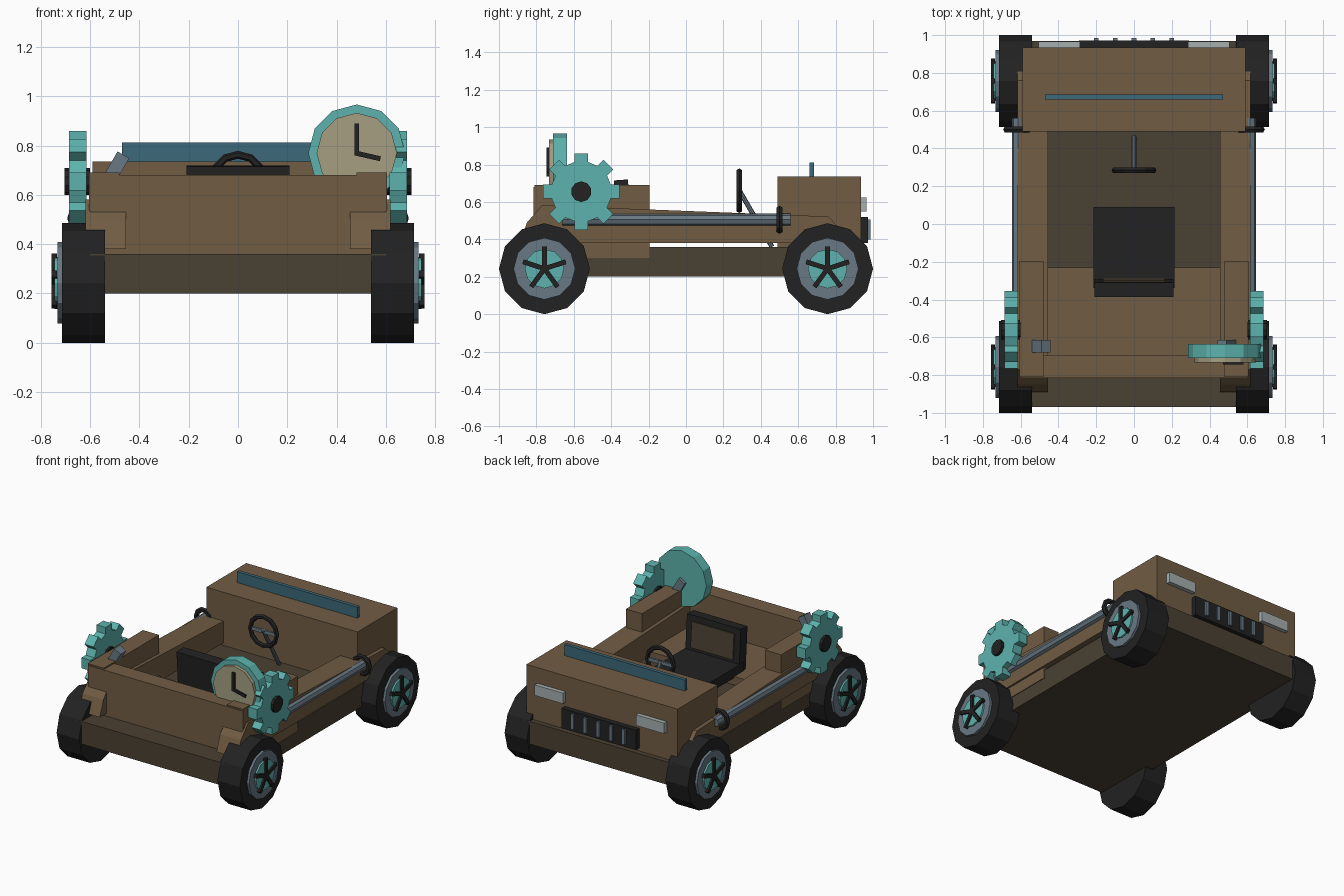
import bpy, bmesh, math
from mathutils import Vector, Matrix

if "Cube" in bpy.data.objects:
    bpy.data.objects.remove(bpy.data.objects["Cube"])


def mat(name, rgb):
    m = bpy.data.materials.new(name)
    m.diffuse_color = (*rgb, 1)
    m.use_nodes = True
    m.node_tree.nodes["Principled BSDF"].inputs["Base Color"].default_value = m.diffuse_color
    return m


BROWN = mat("body brown", (0.165, 0.108, 0.057))
DARK = mat("chassis dark brown", (0.068, 0.052, 0.032))
BLACK = mat("rubber black", (0.016, 0.016, 0.016))
GREY = mat("steel grey", (0.14, 0.19, 0.23))
TEAL = mat("verdigris teal", (0.11, 0.45, 0.42))
GLASS = mat("windscreen blue", (0.045, 0.14, 0.19))
CREAM = mat("clock cream", (0.38, 0.345, 0.225))
LAMP = mat("lamp pale grey", (0.38, 0.43, 0.43))


def finish(name, bm, m):
    bmesh.ops.recalc_face_normals(bm, faces=bm.faces)
    me = bpy.data.meshes.new(name)
    bm.to_mesh(me)
    bm.free()
    me.materials.append(m)
    ob = bpy.data.objects.new(name, me)
    bpy.context.collection.objects.link(ob)
    return ob


def box(name, m, x, y, z, rot=None):
    """Box from ranges, optionally rotated about its centre."""
    bm = bmesh.new()
    bmesh.ops.create_cube(bm, size=1)
    c = Vector([sum(r) / 2 for r in (x, y, z)])
    s = Matrix.Diagonal((x[1] - x[0], y[1] - y[0], z[1] - z[0], 1))
    bm.transform(Matrix.Translation(c) @ (rot or Matrix()) @ s)
    return finish(name, bm, m)


def rod(name, m, a, b, r, n=12):
    """Cylinder between two points."""
    a, b = Vector(a), Vector(b)
    d = b - a
    bm = bmesh.new()
    bmesh.ops.create_cone(bm, cap_ends=True, segments=n, radius1=r, radius2=r, depth=d.length)
    bm.transform(Matrix.Translation((a + b) / 2) @ d.to_track_quat('Z', 'Y').to_matrix().to_4x4())
    return finish(name, bm, m)


def prism(name, m, pts, x0, x1):
    """Extrude a (y, z) outline along x."""
    bm = bmesh.new()
    f = bm.faces.new([bm.verts.new((x0, y, z)) for y, z in pts])
    g = bmesh.ops.extrude_face_region(bm, geom=[f])
    bmesh.ops.translate(bm, vec=(x1 - x0, 0, 0),
                        verts=[v for v in g['geom'] if isinstance(v, bmesh.types.BMVert)])
    return finish(name, bm, m)


def ring(name, m, centre, major, minor, n=12):
    """Torus whose axis runs along y."""
    bpy.ops.mesh.primitive_torus_add(location=centre, rotation=(math.pi / 2, 0, 0), major_radius=major,
                                     minor_radius=minor, major_segments=n, minor_segments=6)
    ob = bpy.context.object
    ob.name = name
    ob.data.materials.append(m)


# Chassis, hood, windscreen, rear wall and deck
box("chassis", DARK, (-0.6, 0.6), (-0.97, 0.97), (0.2, 0.36))
box("hood", BROWN, (-0.59, 0.59), (0.49, 0.935), (0.36, 0.735))
box("windscreen", GLASS, (-0.47, 0.47), (0.66, 0.685), (0.73, 0.812))
box("rear_wall", BROWN, (-0.6, 0.6), (-0.815, -0.695), (0.36, 0.68))
box("rear_deck", BROWN, (-0.47, 0.47), (-0.7, -0.23), (0.355, 0.42))

# Front grille
box("grille", BLACK, (-0.29, 0.29), (0.93, 0.972), (0.38, 0.52))
for i in range(-2, 3):
    box("grille_slat", GREY, (i * 0.1 - 0.012, i * 0.1 + 0.012), (0.96, 0.986), (0.4, 0.505))

# Seat
box("seat_cushion", BLACK, (-0.215, 0.215), (-0.34, 0.09), (0.41, 0.48))
lean = Matrix.Rotation(math.radians(4), 4, 'X')
box("seat_back", BLACK, (-0.21, 0.21), (-0.375, -0.3), (0.42, 0.718), lean)
box("seat_back_panel", DARK, (-0.165, 0.165), (-0.304, -0.292), (0.5, 0.68), lean)

# Steering wheel
ring("steering_wheel", BLACK, (0, 0.285, 0.66), 0.103, 0.016)
box("steering_spoke", GREY, (-0.1, 0.1), (0.278, 0.292), (0.648, 0.672))
rod("steering_column", GREY, (0, 0.28, 0.67), (0, 0.46, 0.36), 0.013, 8)

SIDE = [(-0.89, 0.38), (-0.85, 0.49), (-0.77, 0.582), (0.76, 0.522), (0.83, 0.45), (0.83, 0.38)]


def gear_outline(cy, cz, root, tip, teeth=8):
    pts = []
    for i in range(teeth):
        a = 2 * math.pi * i / teeth
        half = 0.037
        for rad, w in ((root, half), (tip, half)):
            pts.append((a, rad, -w))
        for rad, w in ((tip, half), (root, half)):
            pts.append((a, rad, w))
    return [(cy + r * math.cos(a) - w * math.sin(a), cz + r * math.sin(a) + w * math.cos(a))
            for a, r, w in pts]


for s in (-1, 1):
    def span(a, b):
        return tuple(sorted((s * a, s * b)))

    # Side panels and raised rear sides
    prism("side_panel", BROWN, SIDE, s * 0.455, s * 0.618)
    box("rear_side", BROWN, span(0.48, 0.605), (-0.81, -0.195), (0.3, 0.69))
    box("headlight", LAMP, span(0.285, 0.505), (0.93, 0.965), (0.55, 0.625))
    box("bracket", GREY, span(0.465, 0.52), (-0.68, -0.615), (0.66, 0.77),
        Matrix.Rotation(math.radians(-s * 30), 4, 'Y'))

    # Side pipe with its collar
    rod("side_pipe", GREY, (s * 0.615, -0.66, 0.505), (s * 0.615, 0.56, 0.505), 0.032, 8)
    ring("pipe_collar", BLACK, (s * 0.615, 0.5, 0.505), 0.06, 0.018, 10)

    # Gear
    prism("gear", TEAL, gear_outline(-0.56, 0.655, 0.158, 0.205), s * 0.615, s * 0.685)
    rod("gear_hub", BLACK, (s * 0.6, -0.56, 0.655), (s * 0.705, -0.56, 0.655), 0.055, 10)

    # Wheels with rim, hub disc and five spokes
    for wy in (-0.757, 0.757):
        wz = 0.243
        rod("tyre", BLACK, (s * 0.54, wy, wz), (s * 0.715, wy, wz), 0.243)
        rod("wheel_rim", GREY, (s * 0.7, wy, wz), (s * 0.732, wy, wz), 0.165)
        rod("hub_disc", TEAL, (s * 0.72, wy, wz), (s * 0.744, wy, wz), 0.105)
        for k in range(5):
            t = math.pi / 2 + k * math.tau / 5
            d = Vector((0, math.cos(t), math.sin(t)))
            c = Vector((0, wy, wz)) + d * 0.06
            box("wheel_spoke", BLACK, span(0.735, 0.756), (c.y - 0.06, c.y + 0.06),
                (c.z - 0.013, c.z + 0.013), Matrix.Rotation(t, 4, 'X'))

# Clock on the right rear corner
cx, cz = 0.482, 0.77
rod("clock_case", TEAL, (cx, -0.635, cz), (cx, -0.71, cz), 0.197)
rod("clock_face", CREAM, (cx, -0.7, cz), (cx, -0.733, cz), 0.163)
box("clock_long_hand", BLACK, (cx - 0.01, cx + 0.01), (-0.745, -0.73), (cz - 0.01, 0.89))
box("clock_short_hand", BLACK, (cx - 0.003, cx + 0.097), (-0.745, -0.73), (0.748, 0.768),
    Matrix.Rotation(math.radians(13), 4, 'Y'))
